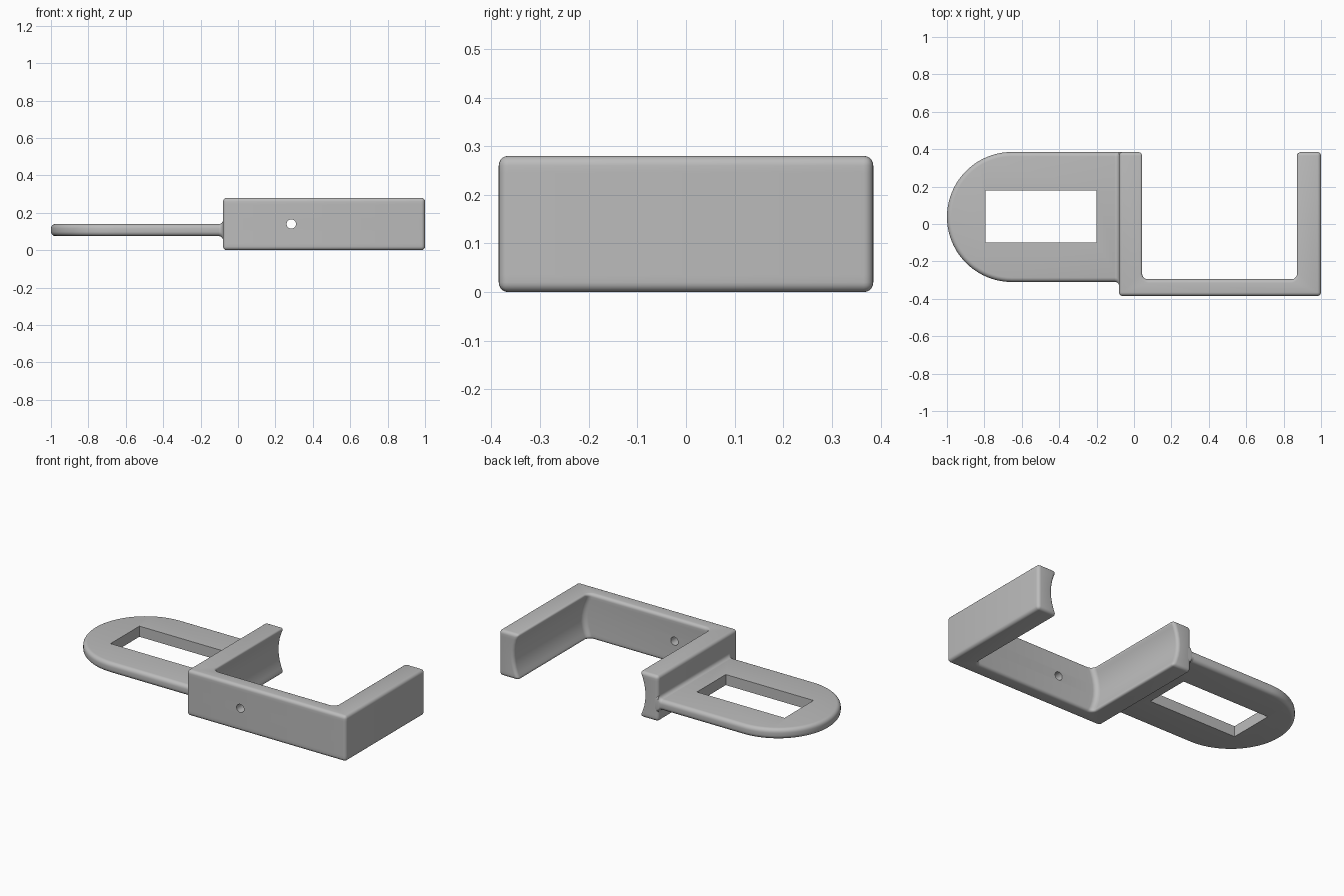
import bpy, bmesh
from math import sin, cos, pi, radians

cube = bpy.data.objects.get("Cube")
if cube:
    bpy.data.objects.remove(cube, do_unlink=True)

grey = bpy.data.materials.new("plain grey")
grey.use_nodes = True
colour = (0.5, 0.5, 0.5, 1)
grey.diffuse_color = colour
grey.node_tree.nodes["Principled BSDF"].inputs["Base Color"].default_value = colour


def arc(cx, cy, r, start, end, steps):
    """Points along a circular arc, angles in degrees."""
    angles = [radians(start + (end - start) * i / steps) for i in range(steps + 1)]
    return [(cx + r * cos(a), cy + r * sin(a)) for a in angles]


def loft(name, rings):
    """Skin a closed solid through rings that share a point count."""
    bm = bmesh.new()
    loops = [[bm.verts.new(p) for p in ring] for ring in rings]
    n = len(loops[0])
    for low, high in zip(loops, loops[1:]):
        for i in range(n):
            j = (i + 1) % n
            bm.faces.new((low[i], low[j], high[j], high[i]))
    bm.faces.new(loops[0][::-1])
    bm.faces.new(loops[-1])
    bmesh.ops.recalc_face_normals(bm, faces=bm.faces)
    mesh = bpy.data.meshes.new(name)
    bm.to_mesh(mesh)
    bm.free()
    mesh.materials.append(grey)
    ob = bpy.data.objects.new(name, mesh)
    bpy.context.collection.objects.link(ob)
    return ob


def finish(ob, bevel=0, cutter=None):
    """Round the outer edges, cut the opening, then shade smooth."""
    bpy.ops.object.select_all(action='DESELECT')
    bpy.context.view_layer.objects.active = ob
    ob.select_set(True)
    if bevel:
        mod = ob.modifiers.new("rounded edges", 'BEVEL')
        mod.width = bevel
        mod.segments = 5
        mod.limit_method = 'ANGLE'
        mod.angle_limit = radians(40)
        mod.use_clamp_overlap = False
        bpy.ops.object.modifier_apply(modifier=mod.name)
    if cutter:
        mod = ob.modifiers.new("opening", 'BOOLEAN')
        mod.operation = 'DIFFERENCE'
        mod.solver = 'EXACT'
        mod.object = cutter
        bpy.ops.object.modifier_apply(modifier=mod.name)
        bpy.data.objects.remove(cutter, do_unlink=True)
    bpy.ops.object.shade_smooth_by_angle(angle=radians(35))


# Main sizes
HEIGHT, DEPTH = 0.28, 0.385
ARM_L, ARM_R = -0.08, 1.0
IN_L, IN_R, IN_Y = 0.05, 0.865, -0.295
PLATE_Y, PLATE_LOW, PLATE_TOP = -0.31, 0.075, 0.14
EDGE, FILLET, HOLLOW = 0.02, 0.03, 0.035


# U-shaped bracket whose arms are hollowed along their inner faces
def bracket_ring(z):
    d = HOLLOW * (1 - (2 * z / HEIGHT - 1) ** 2)
    left, right = IN_L - d, IN_R + d
    outline = [(ARM_L, -DEPTH), (ARM_R, -DEPTH), (ARM_R, DEPTH), (right, DEPTH)]
    outline += arc(right - FILLET, IN_Y + FILLET, FILLET, 0, -90, 6)
    outline += arc(left + FILLET, IN_Y + FILLET, FILLET, 270, 180, 6)
    outline += [(left, DEPTH), (ARM_L, DEPTH)]
    return [(x, y, z) for x, y in outline]


layers = 8
bracket = loft("bracket", [bracket_ring(HEIGHT * i / layers) for i in range(layers + 1)])
circle = arc(0.285, HEIGHT / 2, 0.025, 0, 350, 35)
drill = loft("screw_hole_cutter", [[(x, y, z) for x, z in circle] for y in (-0.5, -0.2)])
drill.hide_render = True
finish(bracket, EDGE, drill)

# Flat tab with a round end and a rectangular slot
radius = (DEPTH - PLATE_Y) / 2
mid_y = (DEPTH + PLATE_Y) / 2
outline = arc(radius - 1, mid_y, radius, 90, 270, 40) + [(-0.06, PLATE_Y), (-0.06, DEPTH)]
tab = loft("slotted_tab", [[(x, y, z) for x, y in outline] for z in (PLATE_LOW, PLATE_TOP)])
slot_outline = [(-0.795, -0.1), (-0.2, -0.1), (-0.2, 0.18), (-0.795, 0.18)]
slot = loft("slot_cutter", [[(x, y, z) for x, y in slot_outline] for z in (0, 0.2)])
slot.hide_render = True
finish(tab, 0.024, slot)


# Flared fillet where the tab meets the bracket
def collar_ring(x, grow):
    r = 0.024
    y0, y1 = PLATE_Y - grow + r, DEPTH - r
    z0, z1 = PLATE_LOW - grow + r, PLATE_TOP + grow - r
    pts = []
    for i, (y, z) in enumerate([(y1, z1), (y0, z1), (y0, z0), (y1, z0)]):
        pts += arc(y, z, r, 90 * i, 90 * i + 90, 5)
    return [(x, y, z) for y, z in pts]


flare = 0.022
rings = []
for i in range(7):
    a = pi / 2 * i / 6
    rings.append(collar_ring(ARM_L - flare * (1 - sin(a)), flare * (1 - cos(a))))
rings.append(collar_ring(-0.06, flare))
finish(loft("joint_fillet", rings))
